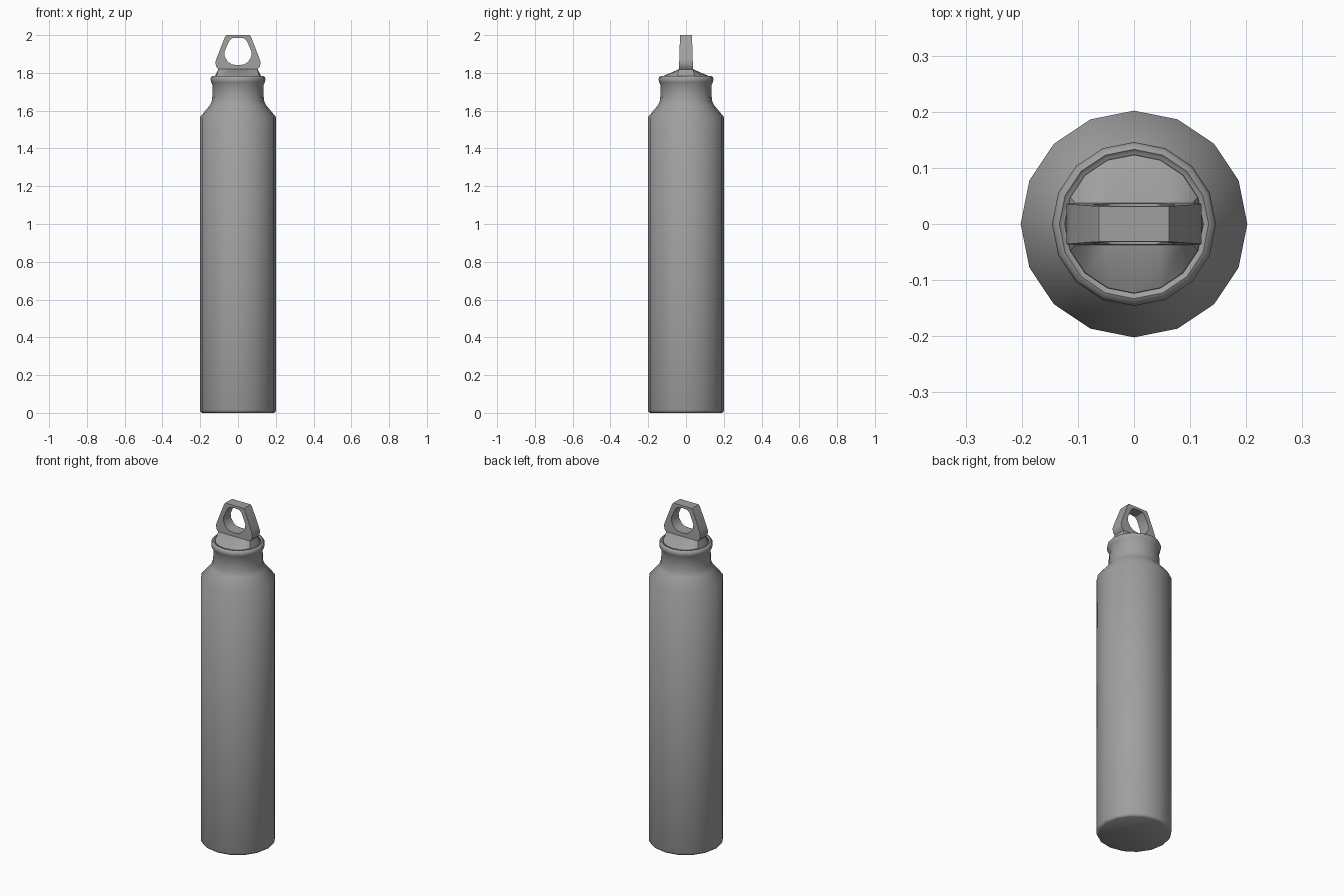
import bpy, bmesh, math

if "Cube" in bpy.data.objects:
    bpy.data.objects.remove(bpy.data.objects["Cube"], do_unlink=True)

SIDES = 16

grey = bpy.data.materials.new("brushed_grey")
grey.use_nodes = True
grey.diffuse_color = (0.35, 0.35, 0.35, 1)
grey.node_tree.nodes["Principled BSDF"].inputs["Base Color"].default_value = (0.35, 0.35, 0.35, 1)


def finish(bm, name, angle):
    bmesh.ops.recalc_face_normals(bm, faces=bm.faces)
    mesh = bpy.data.meshes.new(name)
    bm.to_mesh(mesh)
    bm.free()
    obj = bpy.data.objects.new(name, mesh)
    bpy.context.collection.objects.link(obj)
    mesh.materials.append(grey)
    bpy.ops.object.select_all(action='DESELECT')
    obj.select_set(True)
    bpy.context.view_layer.objects.active = obj
    bpy.ops.object.shade_smooth_by_angle(angle=math.radians(angle))
    return obj


def bridge(bm, a, b):
    n = len(a)
    for i in range(n):
        j = (i + 1) % n
        bm.faces.new((a[i], a[j], b[j], b[i]))


def circle(bm, r, z):
    steps = [2 * math.pi * i / SIDES for i in range(SIDES)]
    return [bm.verts.new((r * math.cos(t), r * math.sin(t), z)) for t in steps]


def clamp(v, limit):
    return max(-limit, min(limit, v))


# Bottle: turned profile with shoulder, neck and rolled lip
profile = [(0.19, 0), (0.198, 0.005), (0.202, 0.015), (0.202, 1.565),
           (0.148, 1.63), (0.137, 1.655), (0.134, 1.735), (0.142, 1.75),
           (0.146, 1.765), (0.142, 1.778), (0.133, 1.783), (0.126, 1.776)]
bm = bmesh.new()
rings = [circle(bm, r, z) for r, z in profile]
for low, high in zip(rings, rings[1:]):
    bridge(bm, low, high)
bm.faces.new(rings[0])
bm.faces.new(rings[-1])
finish(bm, "bottle_body", 50)

# Cap: round base narrowing to a ridge under the loop
bm = bmesh.new()
skirt = circle(bm, 0.125, 1.765)
rim = circle(bm, 0.123, 1.782)
ridge = [bm.verts.new((clamp(v.co.x, 0.104), clamp(v.co.y, 0.037), 1.82)) for v in rim]
bridge(bm, skirt, rim)
bridge(bm, rim, ridge)
bm.faces.new(skirt)
bm.faces.new(ridge)
finish(bm, "cap", 30)

# Carrying loop: half outlines mirrored, then bridged into a plate with a hole
outer = [(0, 2.0), (0.062, 2.0), (0.07, 1.988), (0.112, 1.88),
         (0.12, 1.855), (0.115, 1.832), (0.104, 1.818), (0, 1.818)]
inner = [(0, 1.986), (0.032, 1.983), (0.047, 1.968), (0.072, 1.912),
         (0.071, 1.888), (0.055, 1.86), (0.033, 1.845), (0, 1.841)]


def mirrored(half):
    return half + [(-x, z) for x, z in half[-2:0:-1]]


def outline(bm, half, side):
    # slightly thicker toward the foot
    return [bm.verts.new((x, side * (0.037 - 0.03 * (z - 1.82)), z)) for x, z in mirrored(half)]


bm = bmesh.new()
front_out, front_in = outline(bm, outer, -1), outline(bm, inner, -1)
back_out, back_in = outline(bm, outer, 1), outline(bm, inner, 1)
for a, b in ((front_out, front_in), (front_in, back_in),
             (back_in, back_out), (back_out, front_out)):
    bridge(bm, a, b)
finish(bm, "carrying_loop", 35)
